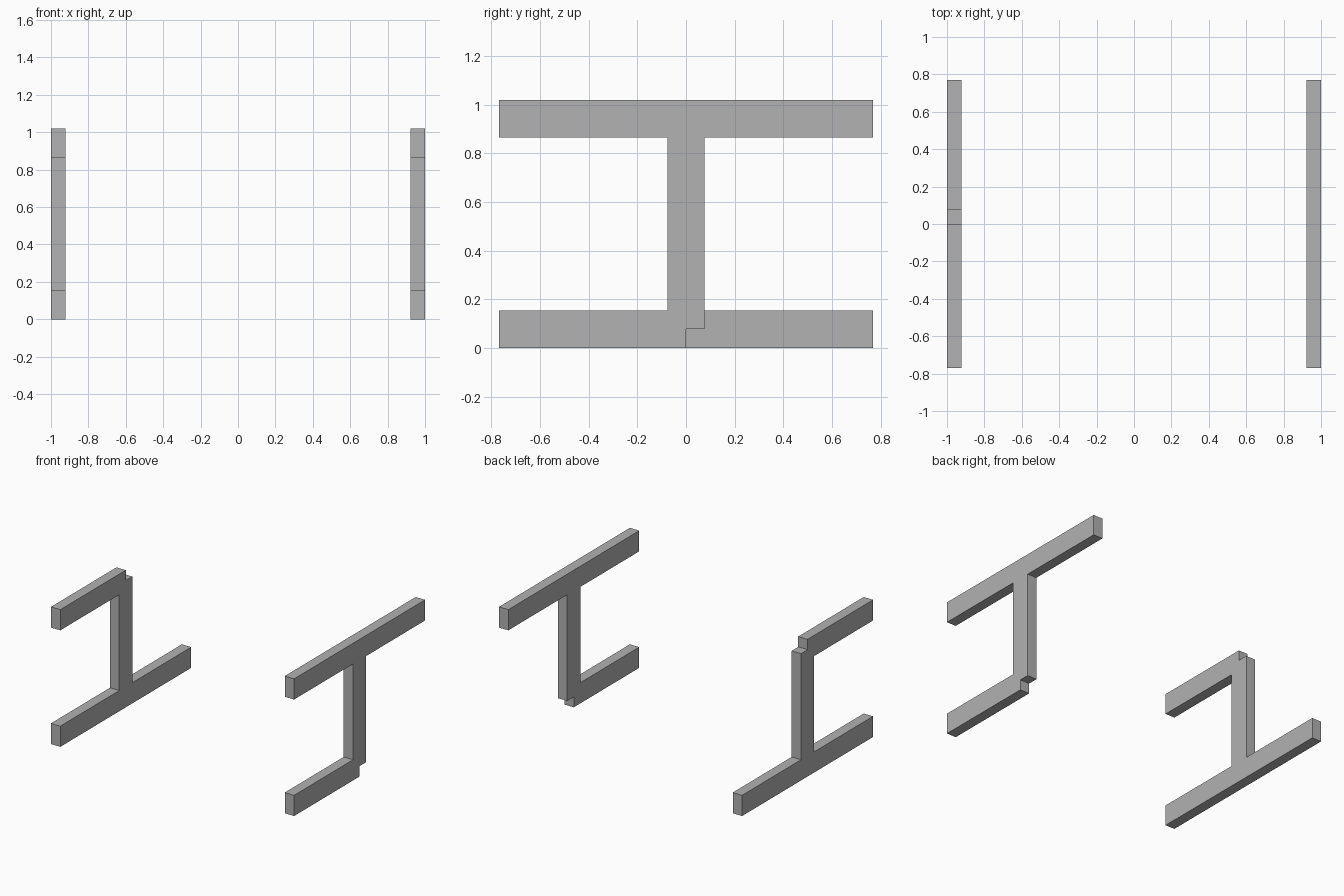
import bpy
import bmesh

if "Cube" in bpy.data.objects:
    bpy.data.objects.remove(bpy.data.objects["Cube"])

BAR = 0.154      # height of the horizontal bars, width of the post
HALF = BAR / 2   # also the plate thickness
ARM = 0.769      # half length of the bars
TOP = 1.02       # overall height

grey = bpy.data.materials.new("plain grey")
grey.diffuse_color = (0.445, 0.445, 0.445, 1.0)
grey.use_nodes = True
grey.node_tree.nodes["Principled BSDF"].inputs["Base Color"].default_value = grey.diffuse_color


def side_frame(name, x_min, flip):
    """I-shaped frame whose lower rear arm is missing; flip turns it upside down."""
    outline = [
        (-ARM, 0), (0, 0), (0, HALF), (HALF, HALF),      # half foot and notch
        (HALF, TOP - BAR), (ARM, TOP - BAR),             # post, full bar
        (ARM, TOP), (-ARM, TOP), (-ARM, TOP - BAR),
        (-HALF, TOP - BAR), (-HALF, BAR), (-ARM, BAR),
    ]
    bm = bmesh.new()
    verts = [bm.verts.new((x_min, y, TOP - z if flip else z)) for y, z in outline]
    face = bm.faces.new(verts)
    new = bmesh.ops.extrude_face_region(bm, geom=[face])["geom"]
    bmesh.ops.translate(bm, vec=(HALF, 0, 0),
                        verts=[g for g in new if isinstance(g, bmesh.types.BMVert)])
    bmesh.ops.recalc_face_normals(bm, faces=bm.faces)
    mesh = bpy.data.meshes.new(name)
    bm.to_mesh(mesh)
    bm.free()
    mesh.materials.append(grey)
    bpy.context.collection.objects.link(bpy.data.objects.new(name, mesh))


# Left frame has the half bar at the top, right frame at the bottom
side_frame("left_frame", -1.0, True)
side_frame("right_frame", 1.0 - HALF, False)
